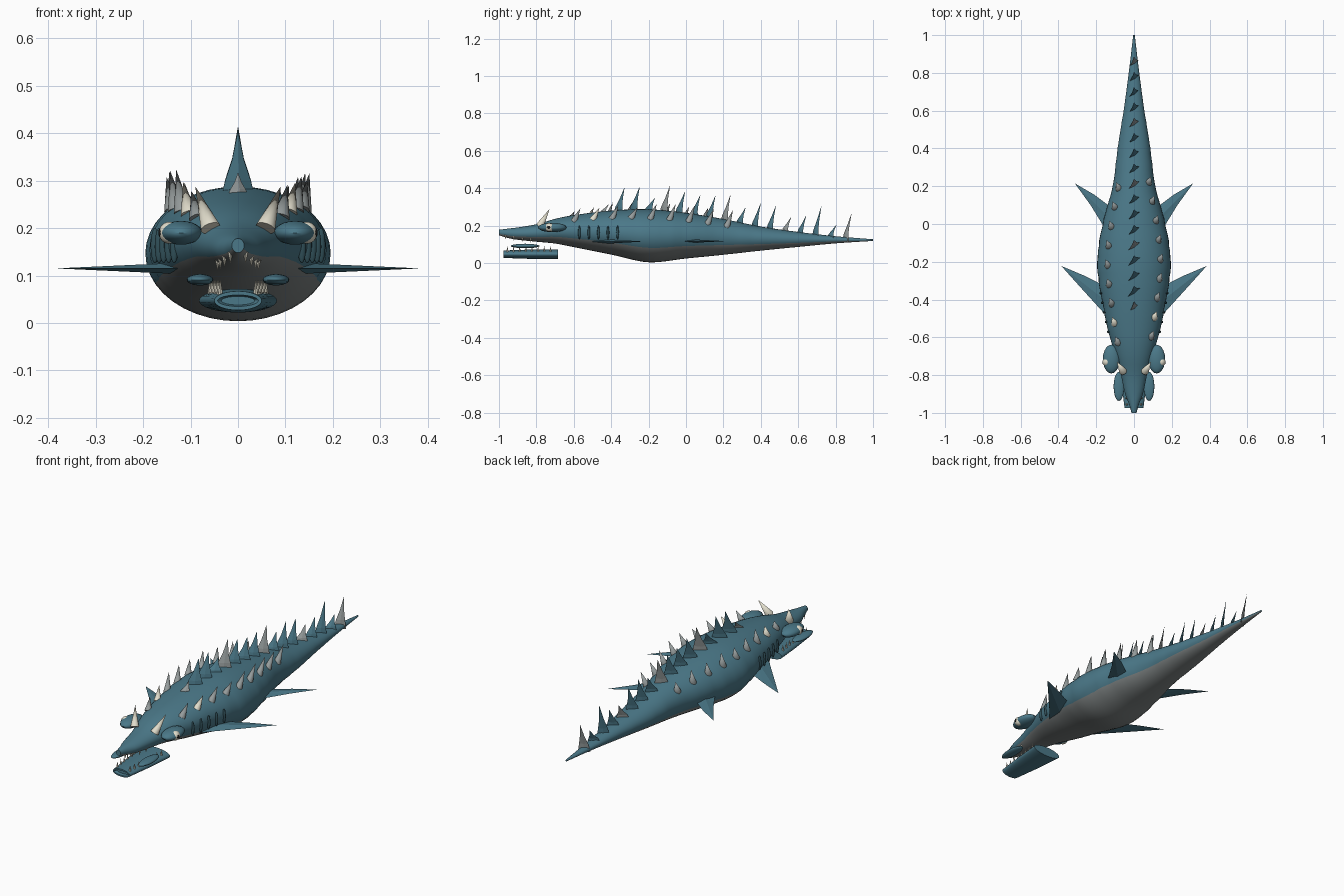
import bpy, bmesh, math, random
from mathutils import Vector, Matrix

random.seed(4)
cube = bpy.data.objects.get("Cube")
if cube:
    bpy.data.objects.remove(cube)


def material(name, r, g, b):
    m = bpy.data.materials.new(name)
    m.use_nodes = True
    m.diffuse_color = (r, g, b, 1)
    m.node_tree.nodes["Principled BSDF"].inputs["Base Color"].default_value = (r, g, b, 1)
    return m


TEAL = material("teal skin", 0.07, 0.19, 0.25)
GREY = material("belly grey", 0.2, 0.22, 0.22)
SPIKE = material("spike grey", 0.3, 0.33, 0.33)
IVORY = material("ivory", 0.75, 0.72, 0.6)
DARK = material("gill dark", 0.03, 0.08, 0.1)
BLACK = material("pupil black", 0.01, 0.01, 0.01)


def finish(name, bm, mats, smooth=True):
    bmesh.ops.recalc_face_normals(bm, faces=bm.faces)
    me = bpy.data.meshes.new(name)
    bm.to_mesh(me)
    bm.free()
    ob = bpy.data.objects.new(name, me)
    bpy.context.collection.objects.link(ob)
    for m in mats:
        me.materials.append(m)
    if smooth:
        bpy.ops.object.select_all(action="DESELECT")
        ob.select_set(True)
        bpy.context.view_layer.objects.active = ob
        bpy.ops.object.shade_smooth_by_angle(angle=math.radians(40))
    return ob


def ellipsoid(name, centre, radii, mat):
    bm = bmesh.new()
    bmesh.ops.create_uvsphere(bm, u_segments=20, v_segments=12, radius=1)
    bm.transform(Matrix.Translation(centre) @ Matrix.Diagonal((*radii, 1)))
    return finish(name, bm, [mat])


def cone(name, base, tip, radius, mat, sides=10):
    base, tip = Vector(base), Vector(tip)
    axis = tip - base
    bm = bmesh.new()
    bmesh.ops.create_cone(bm, cap_ends=True, segments=sides, radius1=radius,
                          radius2=0, depth=axis.length)
    turn = axis.to_track_quat("Z", "Y").to_matrix().to_4x4()
    bm.transform(Matrix.Translation((base + tip) / 2) @ turn)
    return finish(name, bm, [mat])


# Body profile: y, half width, bottom, top
PROFILE = [
    (-1.0, .013, .148, .178), (-.95, .028, .133, .184), (-.9, .048, .124, .19),
    (-.8, .068, .114, .207), (-.7, .098, .104, .236), (-.6, .128, .085, .256),
    (-.4, .17, .045, .28), (-.2, .195, .004, .287), (0, .165, .024, .268),
    (.2, .113, .044, .235), (.4, .087, .066, .195), (.6, .055, .086, .166),
    (.8, .028, .105, .143), (1.0, .004, .118, .127)]


def body_at(y):
    """Smoothly interpolated half width, bottom and top."""
    i = max(k for k in range(len(PROFILE) - 1) if PROFILE[k][0] <= y + 1e-6)
    p, q = PROFILE[i], PROFILE[i + 1]
    before, after = PROFILE[max(i - 1, 0)], PROFILE[min(i + 2, len(PROFILE) - 1)]
    span = q[0] - p[0]
    t = (y - p[0]) / span
    out = []
    for c in (1, 2, 3):
        m0 = (q[c] - before[c]) / (q[0] - before[0]) * span
        m1 = (after[c] - p[c]) / (after[0] - p[0]) * span
        out.append((2*t**3 - 3*t*t + 1) * p[c] + (t**3 - 2*t*t + t) * m0
                   + (3*t*t - 2*t**3) * q[c] + (t**3 - t*t) * m1)
    return out


def on_body(y, angle):
    w, b, t = body_at(y)
    return Vector((w * math.cos(angle), y, (b + t) / 2 + (t - b) / 2 * math.sin(angle)))


# Body loft with a pale belly
RINGS, SIDES = 70, 40
bm = bmesh.new()
loops = []
for i in range(RINGS + 1):
    y = -1 + 2 * i / RINGS
    swell = 1 + random.uniform(-.012, .012)
    ring = []
    for k in range(SIDES):
        p = on_body(y, 2 * math.pi * k / SIDES)
        ring.append(bm.verts.new((p.x * swell, y, p.z)))
    loops.append(ring)
for a, b in zip(loops, loops[1:]):
    for k in range(SIDES):
        n = (k + 1) % SIDES
        face = bm.faces.new((a[k], a[n], b[n], b[k]))
        face.material_index = int(math.sin(2 * math.pi * (k + .5) / SIDES) < -.4)
bm.faces.new(loops[0])
bm.faces.new(loops[-1])
finish("body", bm, [TEAL, GREY])

# Back spines: thin curved blades set at a slant, leaning backwards
HEIGHTS = [.04, .12, .12, .06, .13, .11, .1, .11, .13, .08, .12, .12, .07, .09, .15, .06, .13]
for i, h in enumerate(HEIGHTS):
    y = -.445 + i * .081
    half = .027 if i == 0 else .046 - i * .001
    top = body_at(y)[2]
    bm = bmesh.new()
    slant = Vector((math.cos(.6), math.sin(.6), 0))
    side = Vector((-slant.y, slant.x, 0)) * .007
    rows = []
    for f, width in ((-.2, 1), (.15, .72), (.5, .34), (1, .02)):
        mid = Vector((0, y + .035 * max(f, 0), top + h * f))
        rows.append([bm.verts.new(mid + v * width) for v in
                     (slant * half, side, -slant * half, -side)])
    for a, b in zip(rows, rows[1:]):
        for k in range(4):
            n = (k + 1) % 4
            bm.faces.new((a[k], a[n], b[n], b[k]))
    bm.faces.new(rows[0])
    bm.faces.new(rows[-1])
    finish("back_spine", bm, [SPIKE if i % 4 == 0 else TEAL], smooth=False)


def fin(name, s, outline, z):
    """Flat swept fin: a thin ridge inside a sharp outline."""
    bm = bmesh.new()
    rim = [bm.verts.new((s * x, y, z)) for x, y in outline]
    rx, ry = outline[0][0], (outline[0][1] + outline[-1][1]) / 2
    for d in (-.012, .012):
        ridge = bm.verts.new((s * rx, ry, z + d))
        for a, b in zip(rim, rim[1:]):
            bm.faces.new((a, b, ridge))
    finish(name, bm, [TEAL], smooth=False)


for s, label in ((1, "left"), (-1, "right")):
    # Fins
    fin(label + "_front_fin", s, [(.12, -.52), (.17, -.46), (.27, -.35), (.385, -.222),
                                  (.26, -.275), (.19, -.31), (.12, -.34)], .115)
    fin(label + "_rear_fin", s, [(.08, -.1), (.15, -.03), (.23, .1), (.313, .215),
                                 (.21, .155), (.15, .11), (.08, .06)], .117)

    # Flank spikes
    for i in range(9):
        y = -.61 + i * .102 + s * .015
        base = on_body(y, .78)
        base.x *= s
        h = .05 + random.uniform(0, .03)
        tip = base + Vector((s * .012, .03, h))
        cone(label + "_flank_spike", base - (tip - base) * .15, tip, .019,
             IVORY if i == 1 else SPIKE)

    # Brow horn
    cone(label + "_horn", (s * .058, -.78, .2), (s * .09, -.73, .288), .021, IVORY, 16)

    # Eye
    ellipsoid(label + "_eye_socket", (s * .12, -.715, .19), (.045, .076, .025), TEAL)
    ellipsoid(label + "_eyeball", (s * .145, -.73, .19), (.022, .024, .023), IVORY)
    ellipsoid(label + "_pupil", (s * .164, -.733, .19), (.004, .009, .009), BLACK)

    # Gill slits
    for i in range(5):
        p = on_body(-.57 + i * .051, .1)
        ellipsoid(label + "_gill", (s * p.x, p.y, .163), (.009, .007, .037), DARK)

    # Lip pad above the jaw
    ellipsoid(label + "_lip", (s * .08, -.86, .091), (.028, .077, .012), TEAL)

    # Lower and upper teeth
    for i in range(8):
        f = i / 7
        x, y = s * (.037 + .022 * f), -.955 + .23 * f
        cone("lower_tooth", (x, y, .058), (x, y, .092), .006, IVORY, 8)
    for i in range(4):
        y = -.965 + i * .045
        p = on_body(y, -.8)
        cone("upper_tooth", (s * p.x, y, p.z + .006), (s * p.x, y, p.z - .018), .006, IVORY, 8)

# Lower jaw: a flattened tapering drum with a rimmed front
bm = bmesh.new()
jaw = []
for y, rx, rz in ((-.96, .035, .009), (-.975, .043, .012), (-.975, .05, .02),
                  (-.83, .068, .025), (-.685, .082, .025)):
    jaw.append([bm.verts.new((rx * math.cos(a), y, .047 + rz * math.sin(a)))
                for a in (2 * math.pi * k / 32 for k in range(32))])
for a, b in zip(jaw, jaw[1:]):
    for k in range(32):
        n = (k + 1) % 32
        bm.faces.new((a[k], a[n], b[n], b[k]))
bm.faces.new(jaw[0])
bm.faces.new(jaw[-1])
finish("lower_jaw", bm, [TEAL])
